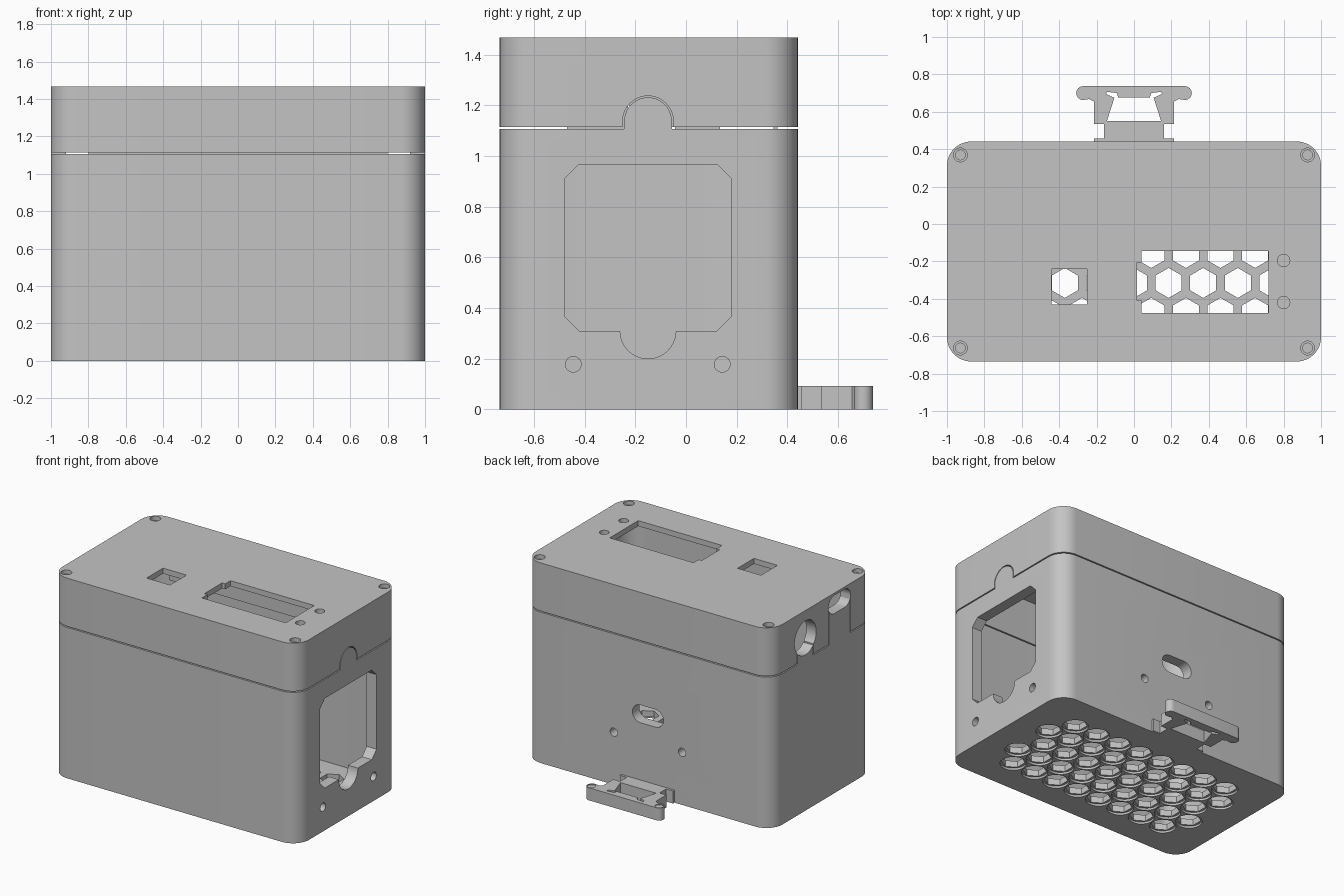
import bpy, bmesh
from math import sin, cos, pi

cube = bpy.data.objects.get("Cube")
if cube:
    bpy.data.objects.remove(cube, do_unlink=True)

grey = bpy.data.materials.new("plain_grey")
grey.use_nodes = True
colour = (0.55, 0.55, 0.55, 1)
grey.diffuse_color = colour
grey.node_tree.nodes["Principled BSDF"].inputs["Base Color"].default_value = colour

CY = -0.147           # middle of the box in y
WALL, FLOOR = 0.08, 0.06
SEAM, TOP = 1.11, 1.467


def arc(cx, cy, r, start, end, n):
    return [(cx + r * cos(start + (end - start) * i / n),
             cy + r * sin(start + (end - start) * i / n)) for i in range(n + 1)]


def circle(cx, cy, r, n=32, start=0):
    return arc(cx, cy, r, start, start + 2 * pi, n)[:-1]


def rect(x0, x1, y0, y1):
    return [(x0, y0), (x1, y0), (x1, y1), (x0, y1)]


def rounded(hx, hy, r, cy):
    pts = []
    for i, (sx, sy) in enumerate([(1, 1), (-1, 1), (-1, -1), (1, -1)]):
        pts += arc(sx * (hx - r), cy + sy * (hy - r), r, i * pi / 2, (i + 1) * pi / 2, 12)
    return pts


def slot(cx, cy, half, r):
    return (arc(cx + half - r, cy, r, -pi / 2, pi / 2, 12)
            + arc(cx - half + r, cy, r, pi / 2, 3 * pi / 2, 12))


def prism(name, outlines, lo, hi, axis="z"):
    """Extrude one or more flat outlines along an axis."""
    place = {"z": lambda a, b, h: (a, b, h),
             "x": lambda a, b, h: (h, a, b),
             "y": lambda a, b, h: (a, h, b)}[axis]
    bm = bmesh.new()
    for pts in outlines:
        low = [bm.verts.new(place(a, b, lo)) for a, b in pts]
        high = [bm.verts.new(place(a, b, hi)) for a, b in pts]
        bm.faces.new(low)
        bm.faces.new(high)
        for i in range(len(pts)):
            j = (i + 1) % len(pts)
            bm.faces.new((low[i], low[j], high[j], high[i]))
    bmesh.ops.recalc_face_normals(bm, faces=bm.faces)
    mesh = bpy.data.meshes.new(name)
    bm.to_mesh(mesh)
    bm.free()
    mesh.materials.append(grey)
    ob = bpy.data.objects.new(name, mesh)
    bpy.context.collection.objects.link(ob)
    return ob


def cut(target, outlines, lo, hi, axis="z"):
    """Subtract extruded outlines from a part and bake the result."""
    cutter = prism("cutter", outlines, lo, hi, axis)
    cutter.hide_render = True
    mod = target.modifiers.new("cut", "BOOLEAN")
    mod.operation, mod.solver, mod.object = "DIFFERENCE", "EXACT", cutter
    dg = bpy.context.evaluated_depsgraph_get()
    mesh = bpy.data.meshes.new_from_object(target.evaluated_get(dg))
    target.modifiers.clear()
    target.data = mesh
    bpy.data.objects.remove(cutter, do_unlink=True)


outer = rounded(1, 0.588, 0.13, CY)
inner = rounded(1 - WALL, 0.588 - WALL, 0.14, CY)

# Lower box, hollow
box = prism("lower_box", [outer], 0, SEAM - 0.004)
cut(box, [inner], FLOOR, SEAM + 0.1)

# Honeycomb vents in the floor, each in a shallow round recess
vents = []
for row in range(5):
    count = 9 if row % 2 else 8
    for i in range(count):
        vents.append(((i - (count - 1) / 2) * 0.185, -0.155 + (row - 2) * 0.16))
cut(box, [circle(x, y, 0.088, 24) for x, y in vents], -0.1, 0.015)
cut(box, [circle(x, y, 0.08, 6, pi / 6) for x, y in vents], -0.1, FLOOR + 0.1)

# Large socket opening on the left side, with a round notch below
y0, y1, z0, z1, c = -0.477, 0.177, 0.31, 0.967, 0.055
opening = [(y0 + c, z0)] + arc(-0.15, z0, 0.11, pi, 2 * pi, 20) + [
    (y1 - c, z0), (y1, z0 + c), (y1, z1 - c), (y1 - c, z1),
    (y0 + c, z1), (y0, z1 - c), (y0, z0 + c)]
cut(box, [opening], 0.85, 1.1, "x")
cut(box, [circle(y, 0.178, 0.031, 24) for y in (-0.445, 0.143)], 0.85, 1.1, "x")

# Cable slot and two screw holes in the back
cut(box, [slot(0, 0.577, 0.126, 0.065)], 0.3, 0.6, "y")
cut(box, [circle(x, 0.385, 0.03, 24) for x in (-0.277, 0.277)], 0.3, 0.6, "y")

# Lid, hollow from below
lid = prism("lid", [outer], SEAM + 0.004, TOP)
cut(lid, [inner], SEAM - 0.1, TOP - 0.04)

# Display window with side notch, square button window, two small holes
display = [(0.04, -0.475), (0.72, -0.475), (0.72, -0.145), (0.04, -0.145),
           (0.04, -0.205), (0.015, -0.205), (0.015, -0.41), (0.04, -0.41)]
cut(lid, [display, rect(-0.44, -0.25, -0.43, -0.24)], TOP - 0.2, TOP + 0.1)
cut(lid, [circle(0.8, y, 0.033, 24) for y in (-0.195, -0.42)], TOP - 0.2, TOP + 0.1)

# Counterbored corner screw holes
corners = [(sx * 0.928, CY + sy * 0.516) for sx in (-1, 1) for sy in (-1, 1)]
cut(lid, [circle(x, y, 0.037, 24) for x, y in corners], TOP - 0.03, TOP + 0.1)
cut(lid, [circle(x, y, 0.026, 24) for x, y in corners], TOP - 0.2, TOP + 0.1)


def arch(r):
    return [(-0.15 + r, SEAM - 0.01)] + arc(-0.15, 1.137, r, 0, pi, 20) + [(-0.15 - r, SEAM - 0.01)]


# Tabs that rise from the lower box into slots in the lid
gap = 0.006
cut(lid, [arch(0.1)], 0.85, 1.1, "x")
prism("arched_tab", [arch(0.1 - gap)], 1 - WALL, 1, "x")

tabs = []
for name, a, b, top in (("round_port_tab", -0.05, 0.14, 1.25), ("slot_port_tab", -0.476, -0.223, 1.385)):
    cut(lid, [rect(a, b, SEAM - 0.01, top)], -1.1, -0.85, "x")
    tabs.append(prism(name, [rect(a + gap, b - gap, SEAM - 0.01, top - 0.002)], -1, -1 + WALL, "x"))

# Round and oblong ports through lid and tabs
for part, port in ((lid, circle(0.045, 1.267, 0.125)), (tabs[0], circle(0.045, 1.267, 0.125)),
                   (lid, slot(-0.35, 1.383, 0.127, 0.066)), (tabs[1], slot(-0.35, 1.383, 0.127, 0.066))):
    cut(part, [port], -1.1, -0.85, "x")

# Inner lip along the back seam
prism("back_lip", [rect(-0.8, 0.8, 0.345, 0.362)], SEAM - 0.05, SEAM + 0.05)

# Rail clip on the back: wall plate, neck and sprung frame
H = 0.092
prism("clip_plate", [rect(-0.215, 0.215, 0.43, 0.458)], 0, H)
prism("clip_neck", [rect(-0.16, 0.16, 0.45, 0.545)], 0, H)
half = [(0.215, 0.535), (0.215, 0.655), (0.24, 0.668)] + arc(0.272, 0.7, 0.037, -pi / 2, pi / 2, 12)
frame = prism("clip_frame", [half + [(-x, y) for x, y in reversed(half)]], 0, H)
hole = [(0.145, 0.55), (0.105, 0.675), (0.15, 0.695), (0.145, 0.707), (0.092, 0.7), (0.085, 0.677)]
cut(frame, [hole + [(-x, y) for x, y in reversed(hole)]], -0.1, 0.2)
cut(frame, [circle(x, 0.702, 0.029, 20) for x in (-0.275, 0.275)], H - 0.006, 0.2)

# Smooth rounded walls, keep edges sharp
bpy.ops.object.select_all(action="DESELECT")
for ob in bpy.context.collection.objects:
    if ob.type == "MESH" and grey.name in ob.data.materials:
        ob.select_set(True)
        bpy.context.view_layer.objects.active = ob
bpy.ops.object.shade_smooth_by_angle(angle=pi / 6)
